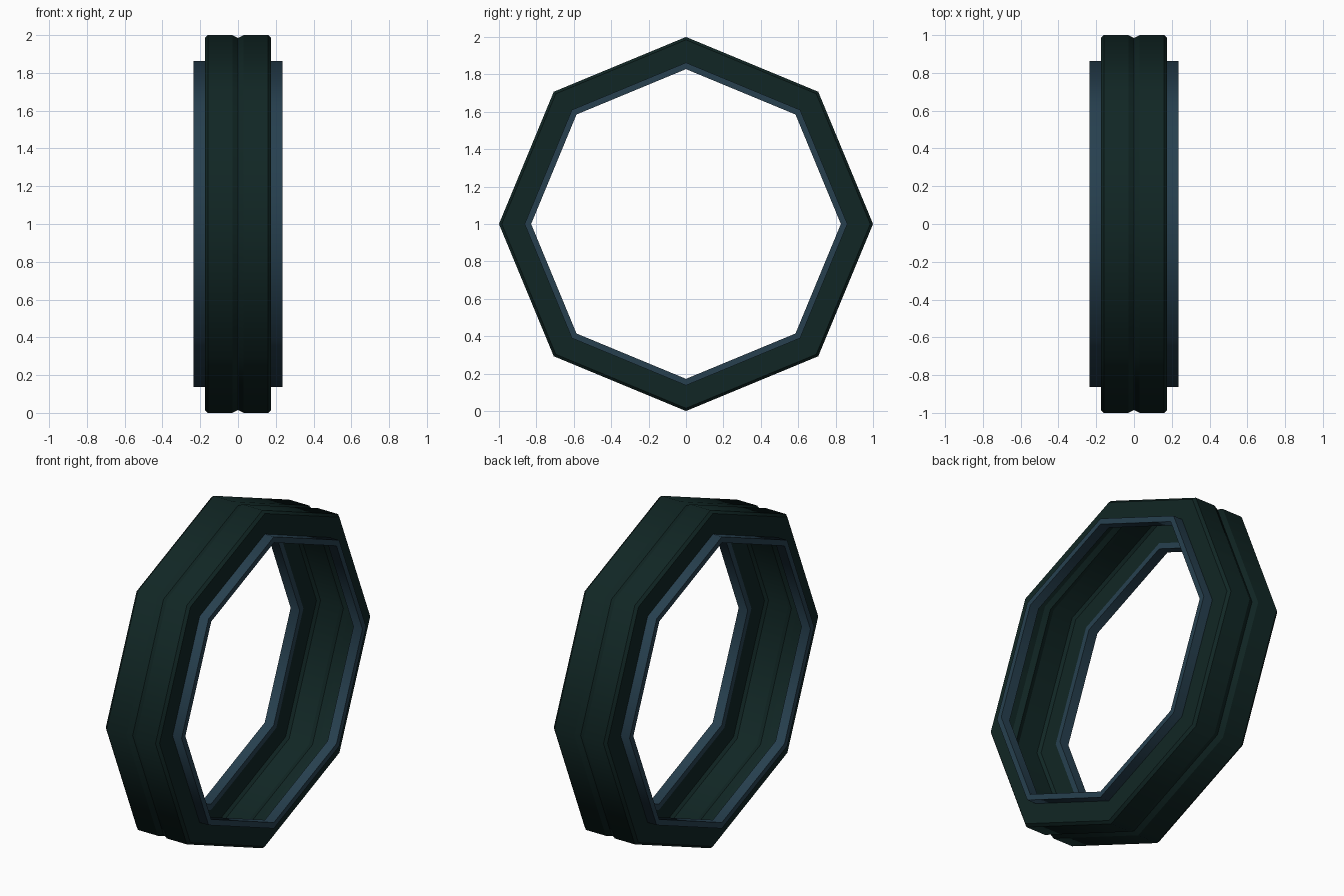
import bpy, bmesh
from math import sin, cos, tau

cube = bpy.data.objects.get("Cube")
if cube:
    bpy.data.objects.remove(cube, do_unlink=True)

SIDES = 8


def material(name, rgb):
    m = bpy.data.materials.new(name)
    m.use_nodes = True
    m.diffuse_color = (*rgb, 1)
    bsdf = m.node_tree.nodes["Principled BSDF"]
    bsdf.inputs["Base Color"].default_value = (*rgb, 1)
    bsdf.inputs["Roughness"].default_value = 0.8
    return m


def hoop(name, profile, mat, closed=False):
    """Sweep an (x, radius) profile round the x axis as an eight-sided hoop."""
    bm = bmesh.new()
    rings = [[bm.verts.new((x, r * sin(tau * k / SIDES), 1 + r * cos(tau * k / SIDES)))
              for k in range(SIDES)] for x, r in profile]
    pairs = list(zip(rings, rings[1:]))
    if closed:
        pairs.append((rings[-1], rings[0]))
    for a, b in pairs:
        for k in range(SIDES):
            n = (k + 1) % SIDES
            bm.faces.new((a[k], b[k], b[n], a[n])).smooth = True
    # Keep the profile corners crisp, smooth only round the hoop
    for ring in rings:
        for k in range(SIDES):
            bm.edges.get((ring[k], ring[(k + 1) % SIDES])).smooth = False
    me = bpy.data.meshes.new(name)
    bm.to_mesh(me)
    bm.free()
    me.materials.append(mat)
    ob = bpy.data.objects.new(name, me)
    bpy.context.collection.objects.link(ob)
    return ob


green = material("dark green rubber", (0.0055, 0.0195, 0.018))
blue = material("slate blue metal", (0.020, 0.051, 0.078))

# Hollow tyre shell: side wall, chamfer, tread and centre groove, mirrored in x
half = [(-0.176, 0.863), (-0.176, 0.985), (-0.16, 1.0), (-0.03, 1.0)]
tyre_profile = half + [(0, 0.985)] + [(-x, r) for x, r in reversed(half)]
hoop("tyre", tyre_profile, green)

# Rim bands standing out on both sides
for side, x0, x1 in (("right", -0.235, -0.176), ("left", 0.176, 0.235)):
    hoop(side + "_rim", [(x0, 0.863), (x1, 0.863), (x1, 0.828), (x0, 0.828)],
         blue, closed=True)
